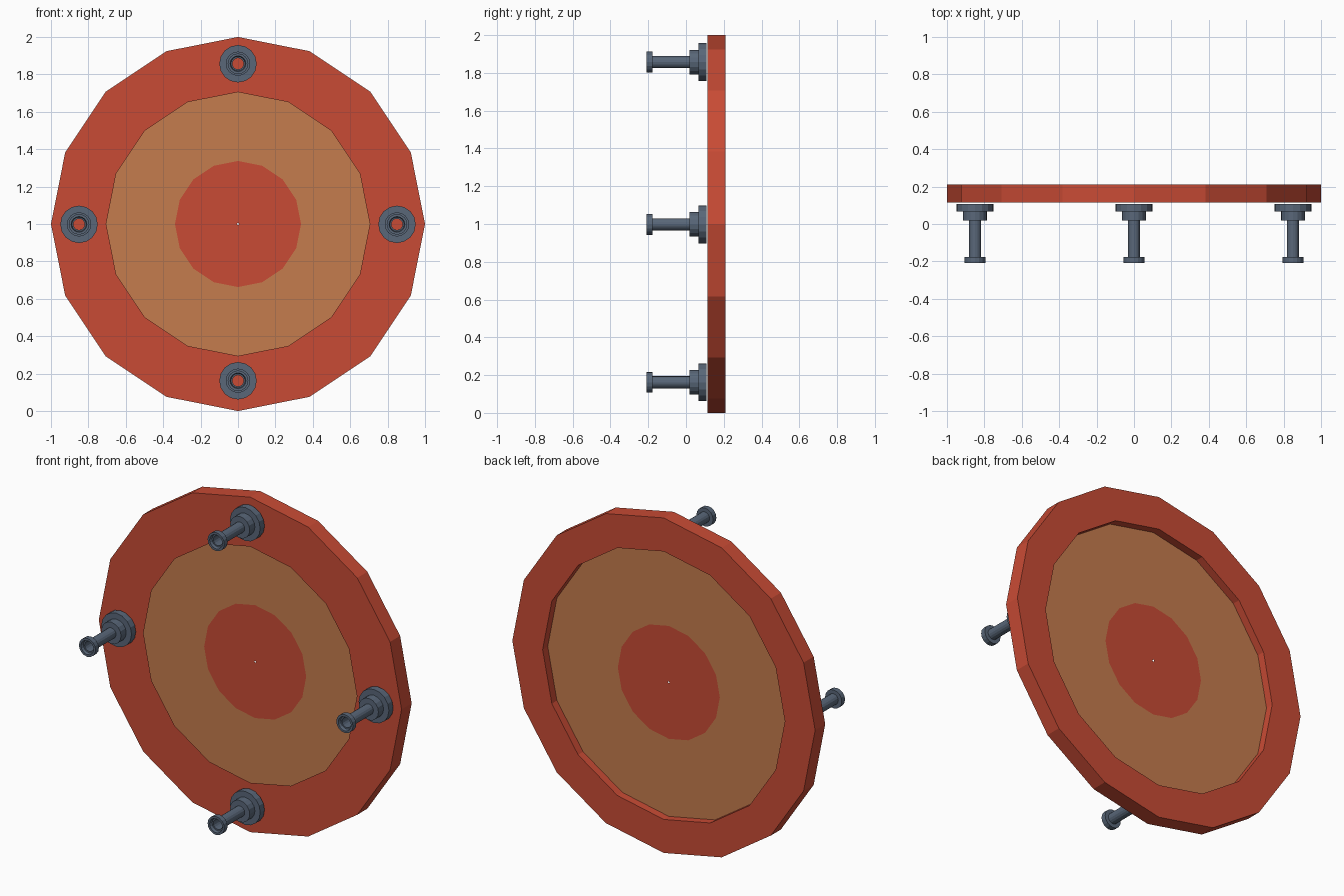
import bpy, bmesh
from math import cos, sin, tau

if "Cube" in bpy.data.objects:
    bpy.data.objects.remove(bpy.data.objects["Cube"])


def material(name, colour):
    m = bpy.data.materials.new(name)
    m.diffuse_color = (*colour, 1)
    m.use_nodes = True
    m.node_tree.nodes["Principled BSDF"].inputs["Base Color"].default_value = m.diffuse_color
    return m


RED = material("red", (0.58, 0.07, 0.035))
TAN = material("tan", (0.56, 0.2, 0.075))
STEEL = material("steel", (0.1, 0.135, 0.19))


def revolve(name, profile, mats, centre=(0, 1), sides=16, closed=True, strip_mats=None):
    """Turn a (radius, y) profile about a y-axis line through centre (x, z)."""
    bm = bmesh.new()
    rings = [[bm.verts.new((centre[0] + r * cos(tau * i / sides), y,
                            centre[1] + r * sin(tau * i / sides)))
              for i in range(sides)] for r, y in profile]
    count = len(rings) if closed else len(rings) - 1
    for k in range(count):
        a, b = rings[k], rings[(k + 1) % len(rings)]
        for i in range(sides):
            j = (i + 1) % sides
            f = bm.faces.new((a[i], a[j], b[j], b[i]))
            f.material_index = strip_mats[k] if strip_mats else 0
    bmesh.ops.recalc_face_normals(bm, faces=bm.faces)
    mesh = bpy.data.meshes.new(name)
    bm.to_mesh(mesh)
    bm.free()
    for m in mats:
        mesh.materials.append(m)
    ob = bpy.data.objects.new(name, mesh)
    bpy.context.collection.objects.link(ob)
    return ob


# outer rim: thin lip at the front, wider opening at the back
revolve("rim", [(0.705, 0.115), (1, 0.115), (1, 0.21), (0.8, 0.21), (0.8, 0.12)], [RED])

# flat panel at mid depth with a red centre and a pin hole
revolve("panel", [(0.005, 0.162), (0.337, 0.162), (0.8, 0.162)], [RED, TAN],
        closed=False, strip_mats=[0, 1])

# four hollow stepped pegs on the front of the rim
peg = [(0.10, 0.108), (0.10, 0.067), (0.065, 0.067), (0.065, 0.018),
       (0.032, 0.018), (0.032, -0.177), (0.055, -0.177), (0.055, -0.208),
       (0.042, -0.208), (0.038, -0.19), (0.03, -0.19), (0.03, 0.108)]
for side, spot in {"top": (0, 1.857), "bottom": (0, 0.162),
                   "left": (-0.85, 0.998), "right": (0.85, 0.998)}.items():
    revolve("peg_" + side, peg, [STEEL], centre=spot)
